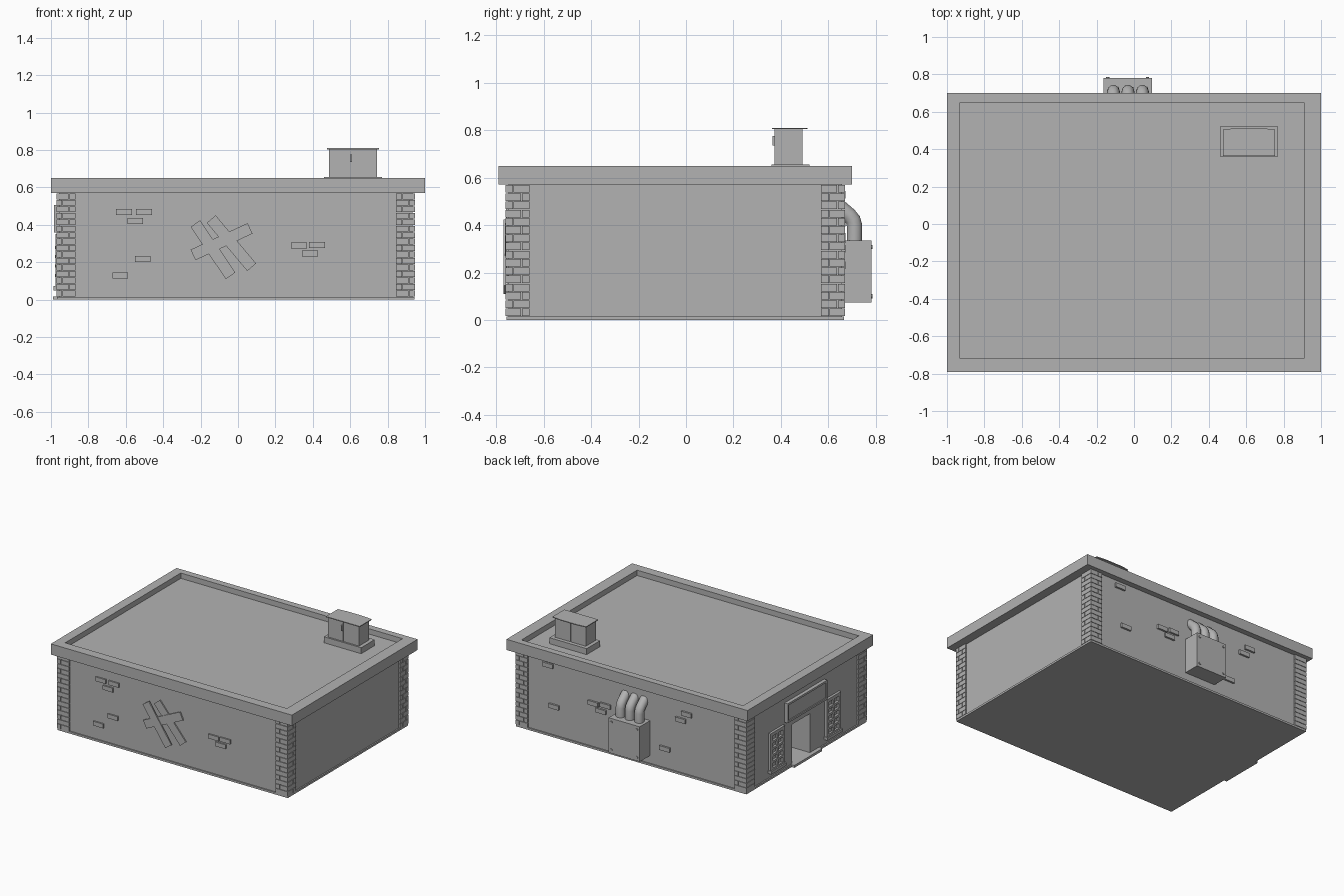
import bpy, bmesh, math
from mathutils import Matrix, Vector

old = bpy.data.objects.get("Cube")
if old:
    bpy.data.objects.remove(old, do_unlink=True)

grey = bpy.data.materials.new("plain grey")
grey.use_nodes = True
GREY = (0.45, 0.45, 0.45, 1)
grey.diffuse_color = GREY
grey.node_tree.nodes["Principled BSDF"].inputs["Base Color"].default_value = GREY


def add_box(bm, x, y, z, turn=None):
    """Box from (low, high) pairs, optionally turned about its centre."""
    centre = Vector([(a + b) / 2 for a, b in (x, y, z)])
    size = [abs(b - a) for a, b in (x, y, z)]
    m = Matrix.Translation(centre) @ (turn or Matrix()) @ Matrix.Diagonal((*size, 1))
    bmesh.ops.create_cube(bm, size=1, matrix=m)


def finish(name, bm):
    mesh = bpy.data.meshes.new(name)
    bm.to_mesh(mesh)
    bm.free()
    mesh.materials.append(grey)
    ob = bpy.data.objects.new(name, mesh)
    bpy.context.collection.objects.link(ob)
    return ob


def boxes(name, *specs):
    bm = bmesh.new()
    for s in specs:
        add_box(bm, *s)
    return finish(name, bm)


def carve(ob, *spec):
    """Cut a box-shaped hole and discard the cutter."""
    cutter = boxes("cutter", spec)
    cutter.hide_render = True
    mod = ob.modifiers.new("cut", "BOOLEAN")
    mod.operation = "DIFFERENCE"
    mod.solver = "EXACT"
    mod.object = cutter
    dg = bpy.context.evaluated_depsgraph_get()
    mesh = bpy.data.meshes.new_from_object(ob.evaluated_get(dg))
    ob.modifiers.clear()
    ob.data = mesh
    bpy.data.objects.remove(cutter, do_unlink=True)


# Walls with a deep doorway on the right-hand side
WEST, EAST, SOUTH, NORTH = -0.97, 0.945, -0.76, 0.67
IN = 0.012
walls = boxes("walls", ((WEST + IN, EAST - IN), (SOUTH + IN, NORTH - IN), (0.005, 0.6)))
carve(walls, (-1.1, -0.72), (-0.1, 0.11), (0.015, 0.31))
boxes("plinth", ((WEST + .002, EAST - .002), (SOUTH + .003, NORTH - .003), (0, 0.015)))

# Roof slab sunk inside its parapet
roof = boxes("parapet_roof", ((-1, 1), (-0.79, 0.7), (0.57, 0.65)))
carve(roof, (-0.93, 0.91), (-0.72, 0.65), (0.61, 0.8))

# Corner piers of interlocking bricks
ROWS, GAP, LEG = 16, 0.003, 0.1
STEP = 0.555 / ROWS
for name, cx, cy, sx, sy in (
        ("front_right_pier", WEST, SOUTH, 1, 1), ("front_left_pier", EAST, SOUTH, -1, 1),
        ("back_right_pier", WEST, NORTH, 1, -1), ("back_left_pier", EAST, NORTH, -1, -1)):
    bm = bmesh.new()
    for r in range(ROWS):
        z = (0.015 + r * STEP + GAP / 2, 0.015 + (r + 1) * STEP - GAP / 2)
        a, b = (0.065, 0.03) if r % 2 else (0.03, 0.065)
        for (x0, x1), (y0, y1) in (((0, a), (0, b)), ((a + GAP, LEG), (0, 0.03)),
                                   ((0, 0.03), (b + GAP, LEG))):
            add_box(bm, (cx + sx * x0, cx + sx * x1), (cy + sy * y0, cy + sy * y1), z)
    finish(name, bm)


# Loose bricks standing out of the front and back walls
def wall_bricks(name, y, spots):
    boxes(name, *[((x - .042, x + .042), y, (z - .016, z + .016)) for x, z in spots])


wall_bricks("front_bricks", (SOUTH + .001, SOUTH + .03),
            [(-.61, .468), (-.503, .468), (-.55, .42), (-.51, .217), (-.63, .13),
             (.326, .289), (.422, .291), (.385, .246)])
wall_bricks("back_bricks", (NORTH - .03, NORTH + .002),
            [(.68, .528), (.63, .23), (.304, .341), (.204, .35), (.24, .3),
             (-.47, .466), (-.42, .41), (-.29, .16)])

# Crossed boards nailed over the front wall
for i, (x, z, angle) in enumerate([(-.035, .302, 50), (-.088, .31, -25), (-.134, .267, 56)]):
    y = SOUTH + IN - 0.004 - i * 0.006
    boxes(f"board_{i + 1}", ((x - .168, x + .168), (y - .005, y + .005), (z - .031, z + .031),
                             Matrix.Rotation(math.radians(angle), 4, "Y")))

# Doorstep and sign
boxes("doorstep", ((-0.99, -0.72), (-0.2, 0.13), (0, 0.018)))
sign = boxes("sign", ((-0.985, -0.94), (-0.27, 0.2), (0.36, 0.505)))
carve(sign, (-1.1, -0.978), (-0.255, 0.185), (0.375, 0.49))

# Barred windows either side of the door
for name, mid in (("left_window", 0.305), ("right_window", -0.36)):
    lo, hi = mid - 0.085, mid + 0.085
    frame = boxes(name + "_frame", ((-0.976, -0.94), (lo, hi), (0.06, 0.35)))
    carve(frame, (-1.1, -0.96), (lo + .025, hi - .025), (0.085, 0.325))
    bars = [((-0.978, -0.955), (lo + .02, hi - .02), (z - .008, z + .008))
            for z in (0.13, 0.18, 0.23, 0.28)]
    bars.append(((-0.974, -0.955), (mid - .008, mid + .008), (0.08, 0.33)))
    boxes(name + "_bars", *bars)
    boxes(name + "_sill", ((-0.986, -0.94), (lo - .005, hi + .005), (0.05, 0.072)))

# Utility cabinet with corner bolts on the back wall
boxes("cabinet", ((-0.163, 0.095), (0.64, 0.781), (0.073, 0.335)))
bm = bmesh.new()
for x in (-0.14, 0.072):
    for z in (0.1, 0.308):
        bmesh.ops.create_cone(bm, cap_ends=True, segments=8, radius1=.009, radius2=.009, depth=.012,
                              matrix=Matrix.Translation((x, .781, z)) @ Matrix.Rotation(math.pi / 2, 4, "X"))
finish("cabinet_bolts", bm)

# Three bent pipes from the cabinet into the wall
for i, x in enumerate((-0.11, -0.032, 0.045)):
    curve = bpy.data.curves.new("pipe_path", "CURVE")
    curve.dimensions = "3D"
    curve.bevel_depth = 0.034
    curve.bevel_resolution = 3
    path = [(.71, .32), (.71, .4), (.704, .422), (.688, .441), (.64, .482)]
    spline = curve.splines.new("POLY")
    spline.points.add(len(path) - 1)
    for p, (y, z) in zip(spline.points, path):
        p.co = (x, y, z, 1)
    temp = bpy.data.objects.new("pipe_path", curve)
    bpy.context.collection.objects.link(temp)
    dg = bpy.context.evaluated_depsgraph_get()
    mesh = bpy.data.meshes.new_from_object(temp.evaluated_get(dg))
    bpy.data.objects.remove(temp, do_unlink=True)
    mesh.materials.clear()
    mesh.materials.append(grey)
    mesh.polygons.foreach_set("use_smooth", [True] * len(mesh.polygons))
    pipe = bpy.data.objects.new(f"pipe_{i + 1}", mesh)
    bpy.context.collection.objects.link(pipe)

# Rooftop unit: base, two-door housing, handle and lid
boxes("unit_base", ((0.46, 0.77), (0.36, 0.52), (0.6, 0.655)))
boxes("unit_housing", ((0.487, 0.611), (0.373, 0.492), (0.65, 0.806)),
      ((0.615, 0.743), (0.373, 0.492), (0.65, 0.806)),
      ((0.6, 0.63), (0.378, 0.487), (0.65, 0.806)))
boxes("unit_handle", ((0.598, 0.61), (0.364, 0.38), (0.735, 0.775)))
bm = bmesh.new()
outline = [(.475, .363), (.755, .363), (.755, .505), (.68, .513), (.55, .513), (.475, .505)]
face = bm.faces.new([bm.verts.new((x, y, 0.804)) for x, y in outline])
up = bmesh.ops.extrude_face_region(bm, geom=[face])["geom"]
bmesh.ops.translate(bm, vec=(0, 0, 0.006), verts=[g for g in up if isinstance(g, bmesh.types.BMVert)])
bmesh.ops.recalc_face_normals(bm, faces=bm.faces)
finish("unit_lid", bm)
